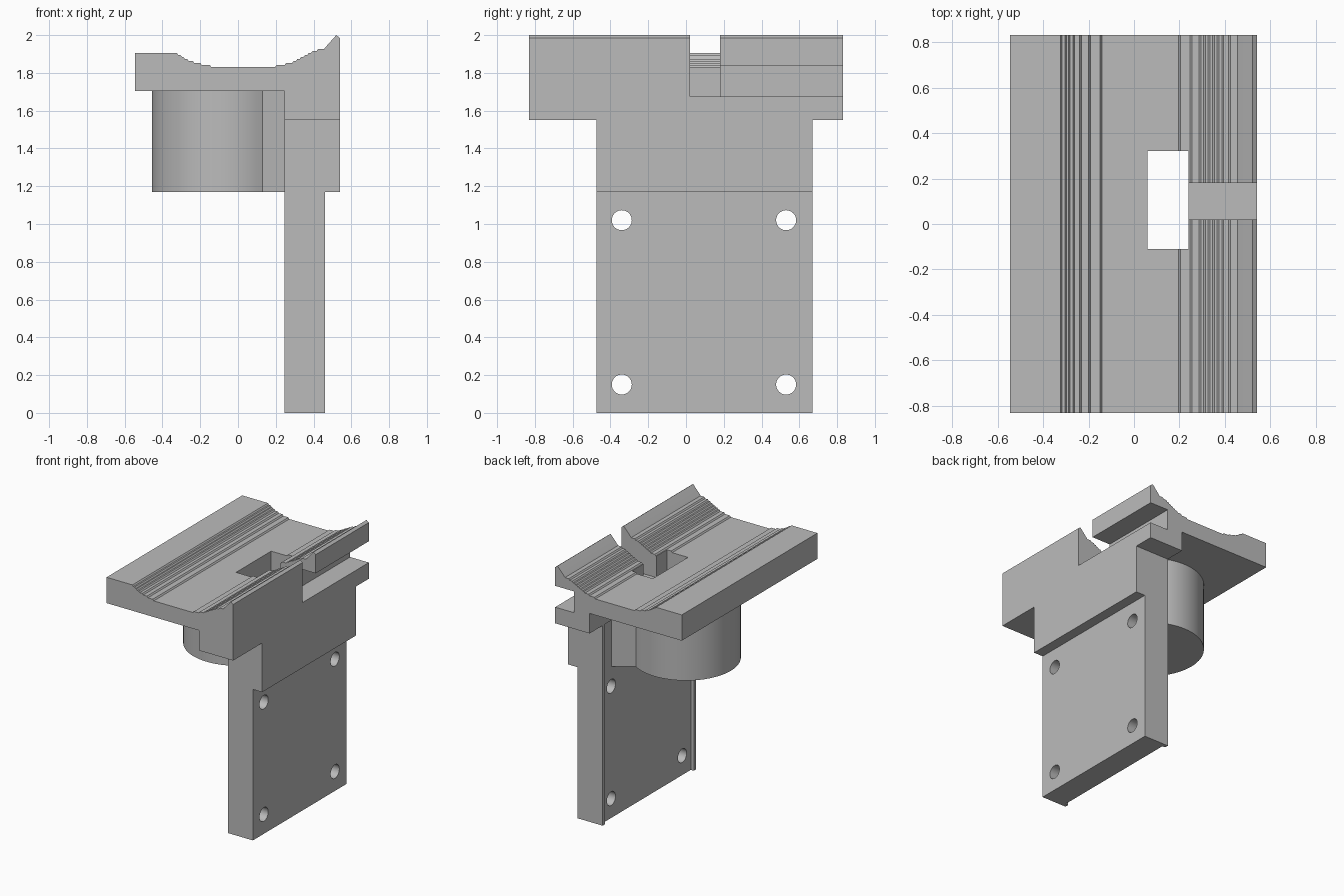
import bpy, bmesh, math
from mathutils import Vector

cube = bpy.data.objects.get("Cube")
if cube:
    bpy.data.objects.remove(cube, do_unlink=True)

grey = bpy.data.materials.new("plain grey")
grey.use_nodes = True
colour = (0.5, 0.5, 0.5, 1)
grey.diffuse_color = colour
grey.node_tree.nodes["Principled BSDF"].inputs["Base Color"].default_value = colour


def extrude(name, points, offset):
    """Solid made by pushing a closed 3D outline along an offset."""
    bm = bmesh.new()
    face = bm.faces.new([bm.verts.new(p) for p in points])
    moved = bmesh.ops.extrude_face_region(bm, geom=[face])["geom"]
    bmesh.ops.translate(bm, vec=Vector(offset),
                        verts=[v for v in moved if isinstance(v, bmesh.types.BMVert)])
    bmesh.ops.recalc_face_normals(bm, faces=bm.faces)
    mesh = bpy.data.meshes.new(name)
    bm.to_mesh(mesh)
    bm.free()
    mesh.materials.append(grey)
    obj = bpy.data.objects.new(name, mesh)
    bpy.context.scene.collection.objects.link(obj)
    return obj


def box(name, x, y, z):
    base = [(x[0], y[0], z[0]), (x[1], y[0], z[0]), (x[1], y[1], z[0]), (x[0], y[1], z[0])]
    return extrude(name, base, (0, 0, z[1] - z[0]))


def combine(target, tools, operation):
    """Apply booleans in turn and discard the tool solids."""
    for tool in tools:
        tool.hide_render = True
        mod = target.modifiers.new("combine", "BOOLEAN")
        mod.operation, mod.solver, mod.object = operation, "EXACT", tool
        graph = bpy.context.evaluated_depsgraph_get()
        mesh = bpy.data.meshes.new_from_object(target.evaluated_get(graph))
        target.modifiers.clear()
        target.data = mesh
        bpy.data.objects.remove(tool, do_unlink=True)


# Saddle: stepped cradle profile running the full depth
rim, floor, rise = 1.905, 1.83, 0.0107
left_steps = [-0.32, -0.30, -0.285, -0.265, -0.235, -0.195, -0.145]
right_steps = [0.2, 0.25, 0.29, 0.31, 0.33, 0.35, 0.37, 0.39, 0.42, 0.46]
profile = [(-0.545, 1.705), (-0.545, rim)]
z = rim
for x in left_steps:
    profile += [(x - 0.004, z), (x + 0.004, z - rise)]
    z -= rise
z = floor
profile[-1] = (profile[-1][0], floor)
for x in right_steps:
    profile += [(x - 0.004, z), (x + 0.004, z + rise)]
    z += rise
profile += [(0.52, 2.0), (0.54, 1.985), (0.54, 1.55), (0.245, 1.55), (0.245, 1.705)]
bracket = extrude("saddle_bracket", [(x, -0.83, z) for x, z in profile], (0, 1.66, 0))

# Mounting plate with a thicker shoulder and thin lips along its inner edges
parts = [
    box("mounting_plate", (0.27, 0.46), (-0.475, 0.67), (0, 1.6)),
    box("shoulder", (0.3, 0.54), (-0.475, 0.67), (1.17, 1.6)),
    box("front_lip", (0.245, 0.3), (-0.475, -0.445), (0, 1.6)),
    box("back_lip", (0.245, 0.3), (0.64, 0.67), (0, 1.6)),
]

# Round boss under the saddle, flaring where it meets the plate
centre_x, centre_y, radius = -0.07, 0.1, 0.385
start = math.acos((0.13 - centre_x) / radius)
count = 48
outline = [(0.28, 0.53, 1.17)]
for i in range(count + 1):
    a = start + (2 * math.pi - 2 * start) * i / count
    outline.append((centre_x + radius * math.cos(a), centre_y + radius * math.sin(a), 1.17))
outline.append((0.28, -0.33, 1.17))
parts.append(extrude("boss", outline, (0, 0, 0.58)))
combine(bracket, parts, "UNION")

# Rectangular shaft, entry notch and side slot
cuts = [
    box("shaft", (0.06, 0.24), (-0.11, 0.32), (1.0, 2.1)),
    box("entry_notch", (0.23, 0.6), (0.02, 0.18), (1.675, 2.1)),
    box("side_slot", (0.38, 0.6), (0.1, 0.9), (1.675, 1.84)),
]

# Four screw holes through the plate
for y in (-0.34, 0.53):
    for z in (0.15, 1.02):
        ring = [(0.1, y + 0.053 * math.cos(a), z + 0.053 * math.sin(a))
                for a in (2 * math.pi * i / 32 for i in range(32))]
        cuts.append(extrude("screw_hole", ring, (0.5, 0, 0)))
combine(bracket, cuts, "DIFFERENCE")

# Smooth the round walls, keep the edges crisp
bpy.ops.object.select_all(action="DESELECT")
bracket.select_set(True)
bpy.context.view_layer.objects.active = bracket
bpy.ops.object.shade_smooth_by_angle(angle=math.radians(20))
